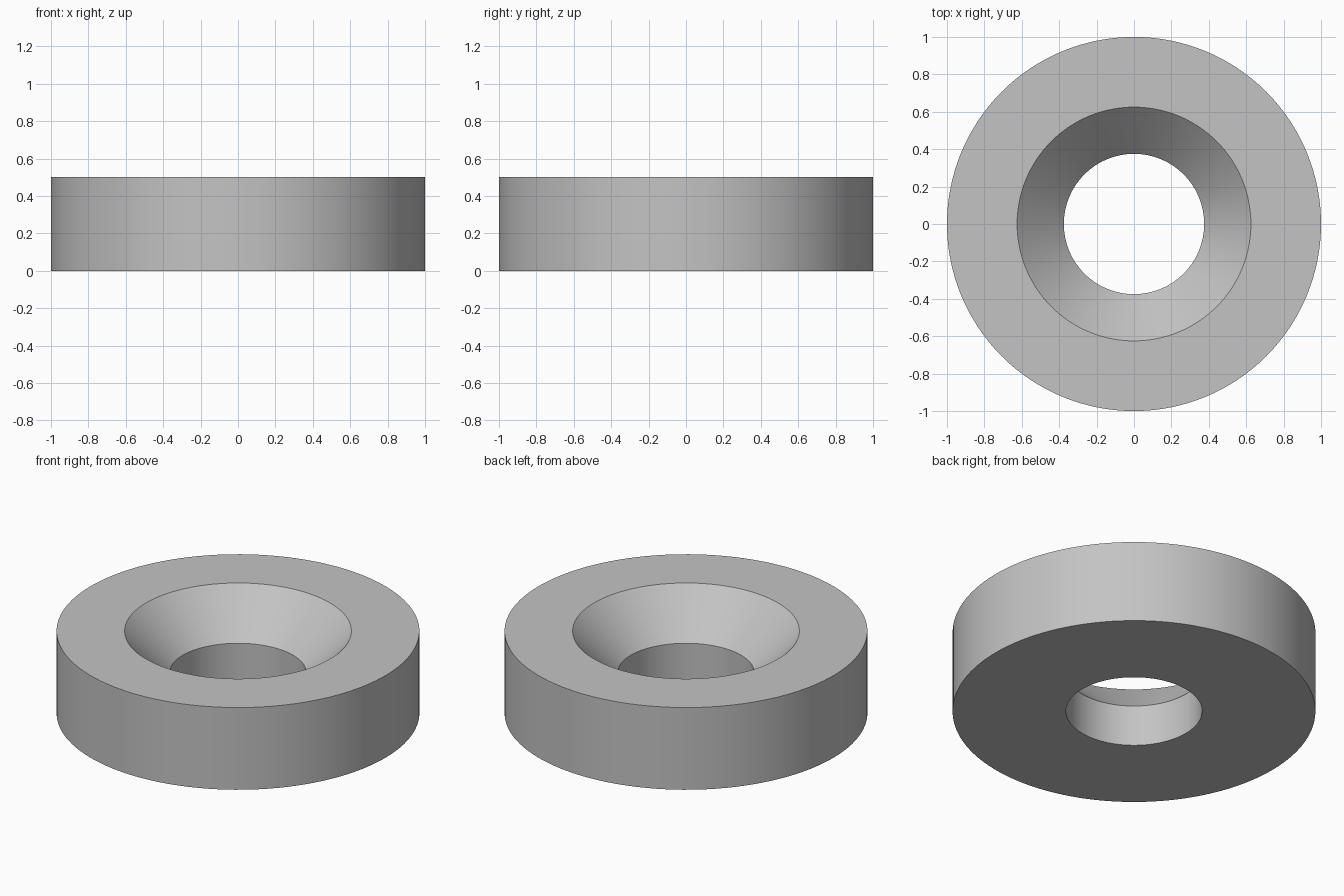
import bpy
import bmesh
import math

cube = bpy.data.objects.get("Cube")
if cube:
    bpy.data.objects.remove(cube, do_unlink=True)

# Plain grey metal
grey = bpy.data.materials.new("grey_metal")
grey.use_nodes = True
colour = (0.55, 0.55, 0.55, 1)
grey.diffuse_color = colour
grey.node_tree.nodes["Principled BSDF"].inputs["Base Color"].default_value = colour

# Countersunk washer: closed (radius, height) profile spun about the z axis
SIDES = 128
profile = [(0.375, 0), (1, 0), (1, 0.5), (0.625, 0.5), (0.375, 0.25)]

bm = bmesh.new()
verts = [bm.verts.new((r, 0, z)) for r, z in profile]
edges = [bm.edges.new((a, b)) for a, b in zip(verts, verts[1:] + verts[:1])]
bmesh.ops.spin(bm, geom=verts + edges, cent=(0, 0, 0), axis=(0, 0, 1),
               angle=math.tau, steps=SIDES, use_merge=True)
bmesh.ops.remove_doubles(bm, verts=bm.verts, dist=0.0001)
bmesh.ops.recalc_face_normals(bm, faces=bm.faces)

mesh = bpy.data.meshes.new("countersunk_washer")
bm.to_mesh(mesh)
bm.free()
mesh.materials.append(grey)

washer = bpy.data.objects.new("countersunk_washer", mesh)
bpy.context.collection.objects.link(washer)
bpy.context.view_layer.objects.active = washer
washer.select_set(True)
bpy.ops.object.shade_smooth_by_angle(angle=math.radians(30))
